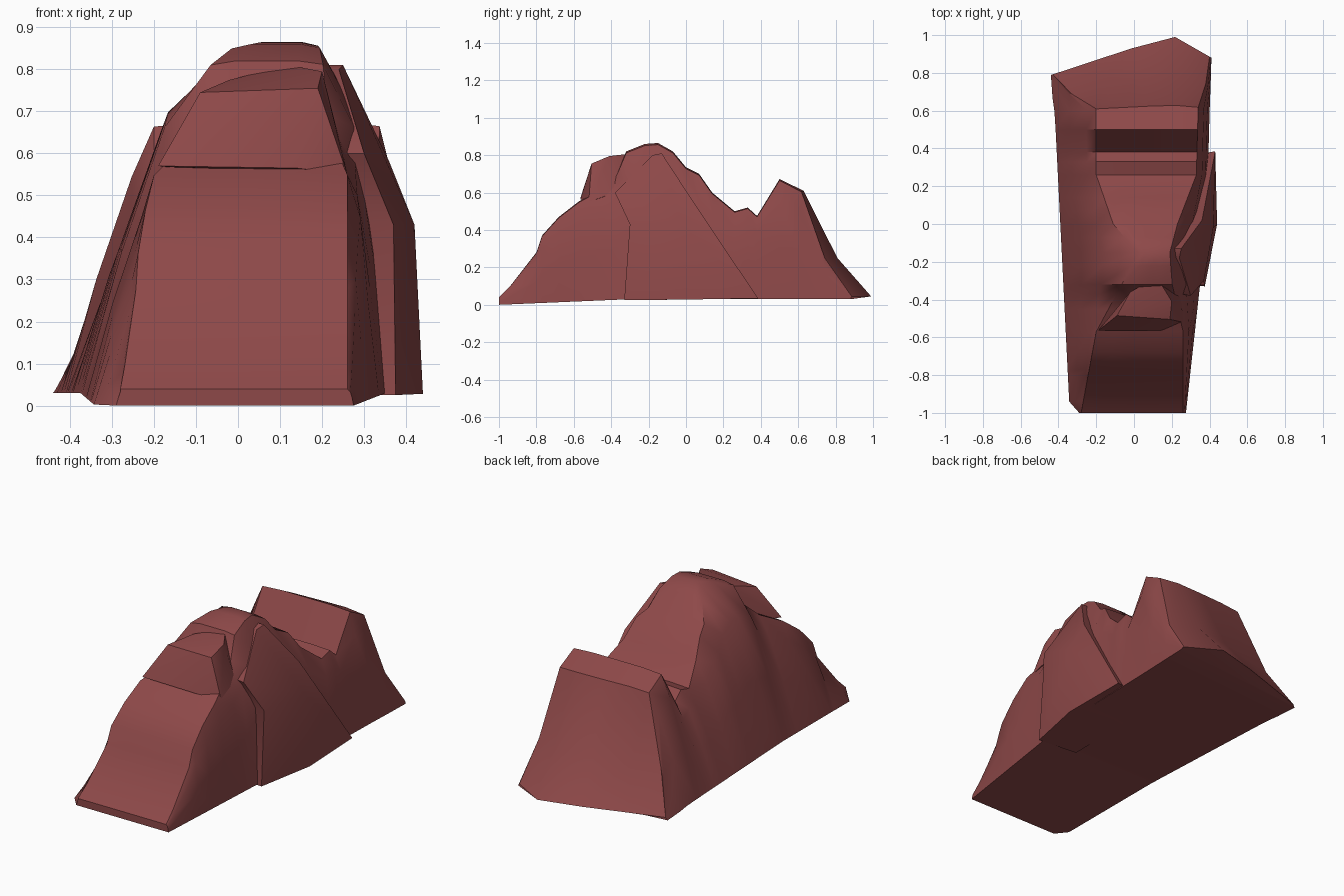
import bpy, bmesh, math

if "Cube" in bpy.data.objects:
    bpy.data.objects.remove(bpy.data.objects["Cube"])

stone = bpy.data.materials.new("dark red stone")
stone.diffuse_color = (0.27, 0.066, 0.066, 1)
stone.use_nodes = True
stone.node_tree.nodes["Principled BSDF"].inputs["Base Color"].default_value = stone.diffuse_color


def finish(bm, name):
    """Turn a bmesh into a smooth-by-angle stone object."""
    bmesh.ops.recalc_face_normals(bm, faces=bm.faces)
    mesh = bpy.data.meshes.new(name)
    bm.to_mesh(mesh)
    bm.free()
    mesh.materials.append(stone)
    ob = bpy.data.objects.new(name, mesh)
    bpy.context.collection.objects.link(ob)
    bpy.ops.object.select_all(action='DESELECT')
    ob.select_set(True)
    bpy.context.view_layer.objects.active = ob
    bpy.ops.object.shade_smooth_by_angle(angle=math.radians(38))


def lerp(a, b, t):
    return a + (b - a) * t


def crest_sides(y):
    """Left and right x of the crest at y."""
    for (y0, l0, r0), (y1, l1, r1) in zip(crest, crest[1:]):
        if y <= y1:
            t = (y - y0) / (y1 - y0)
            return lerp(l0, l1, t), lerp(r0, r1, t)


# Main ridge: skyline (y, z) and crest sides (y, left x, right x)
skyline = [(-1, .04), (-.94, .10), (-.8, .28), (-.77, .37), (-.68, .47), (-.57, .555),
           (-.45, .62), (-.37, .70), (-.32, .82), (-.22, .86), (-.15, .865), (-.07, .82),
           (0, .735), (.07, .70), (.14, .60), (.26, .50), (.33, .52), (.38, .475),
           (.5, .672), (.63, .61), (.82, .25), (1, .045)]
crest = [(-1, -.28, .26), (-.57, -.20, .26), (-.31, -.06, .20), (-.15, .02, .19),
         (0, -.11, .23), (.26, -.20, .33), (.63, -.20, .34), (.82, -.33, .38), (1, -.43, .40)]
bm = bmesh.new()
rings = []
for y, zt in skyline:
    lt, rt = crest_sides(y)
    lb = -.29 if y == -1 else -.34 - .05 * (y + 1)
    rb = .385 + min(.11 * y, .025 * y)
    ls = lerp(lt, lb, 1.15 * (lt - lb))
    rs = lerp(rt, rb, .5)
    zb = .03 * min(1, (y + 1) / .7)
    zs, zm = lerp(zb, zt, .8), lerp(zb, zt, .42)
    pts = [(lb, zb), (lerp(lb, ls, .48), zm), (ls, zs), (lt, zt * .988)]
    pts += [(lerp(lt, rt, t), zt) for t in (.22, .5, .78)]
    pts += [(rt, zt * .99), (rs, zs), (lerp(rb, rs, .4), zm), (rb, zb)]
    # the far end is cut to a blunt point around x = 0.2
    skew = min(1, max(0, (y - .58) / .32))
    rings.append([bm.verts.new((x, y + skew * min(.33 * (x - .2), -.57 * (x - .2)), z))
                  for x, z in pts])
n = len(rings[0])
for a, b in zip(rings, rings[1:]):
    for i in range(n):
        j = (i + 1) % n
        bm.faces.new((a[i], a[j], b[j], b[i]))
bm.faces.new(rings[0])
bm.faces.new(rings[-1])
finish(bm, "main_ridge")

# Pointed slab leaning on the right flank: outline fanned to a raised middle
outline = [(.375, -.33, .025), (.37, -.3, .43), (.3, -.38, .6), (.24, -.18, .8),
           (.25, -.13, .81), (.36, .02, .58), (.43, .385, .035), (.44, 0, .028)]
bm = bmesh.new()
outer = [bm.verts.new(p) for p in outline]
inner = [bm.verts.new((.14, y * .9 - .01, z)) for x, y, z in outline]
hub = bm.verts.new((.42, -.02, .43))
for i in range(len(outer)):
    j = (i + 1) % len(outer)
    bm.faces.new((outer[i], outer[j], hub))
    bm.faces.new((outer[i], inner[i], inner[j], outer[j]))
bm.faces.new(inner)
finish(bm, "side_slab")

# Wedge-shaped boulder jutting from the front slope
bm = bmesh.new()
for p in [(-.19, -.565, .57), (.14, -.565, .565), (.26, -.52, .55), (-.09, -.485, .745),
          (.19, -.505, .755), (.2, -.41, .795), (.12, -.28, .81), (.25, -.38, .6),
          (-.02, -.36, .775), (0, -.35, .55)]:
    bm.verts.new(p)
bmesh.ops.convex_hull(bm, input=bm.verts)
finish(bm, "front_boulder")
